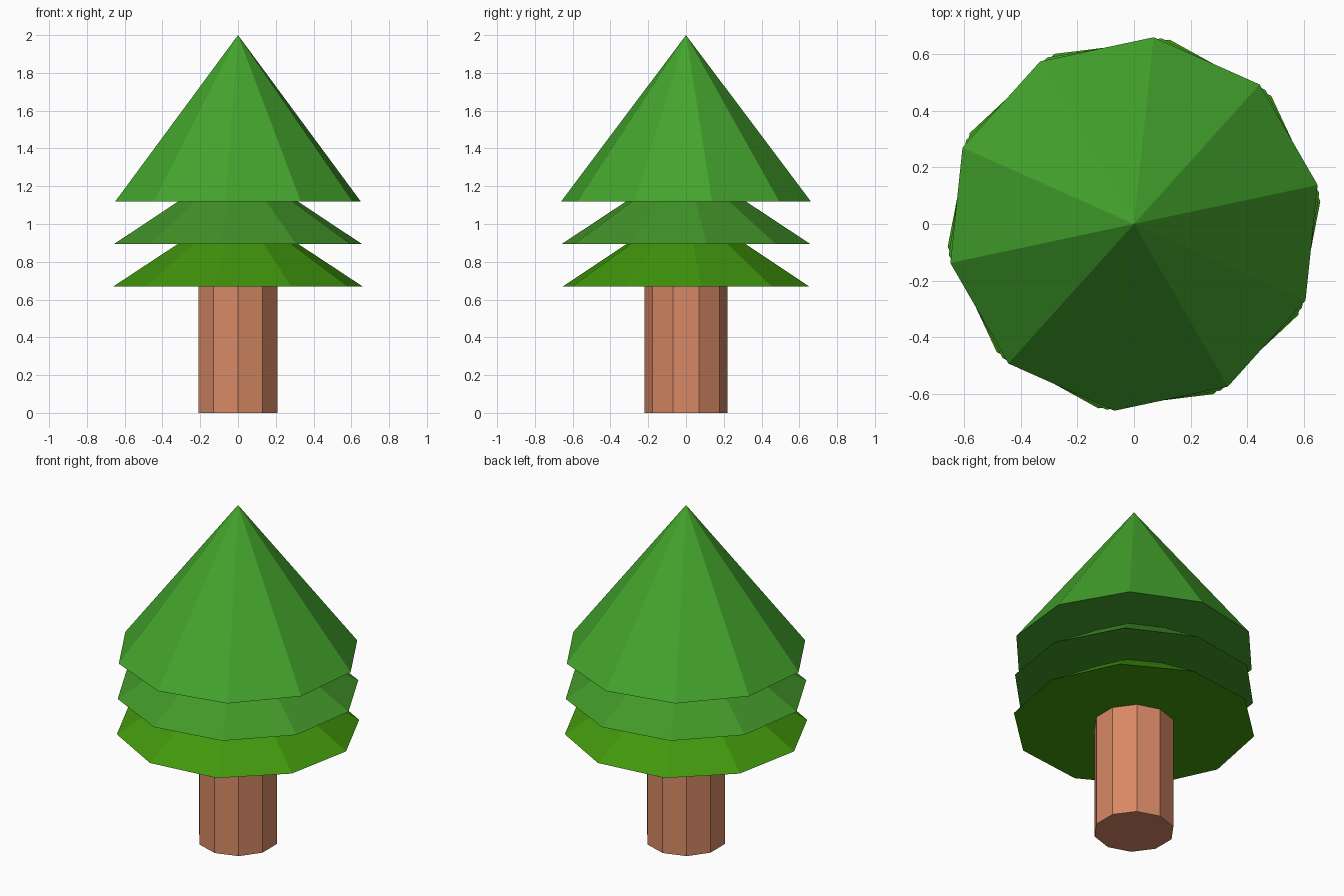
import bpy
from math import radians

if "Cube" in bpy.data.objects:
    bpy.data.objects.remove(bpy.data.objects["Cube"])


def material(name, color):
    m = bpy.data.materials.new(name)
    m.diffuse_color = (*color, 1)
    m.use_nodes = True
    m.node_tree.nodes["Principled BSDF"].inputs["Base Color"].default_value = m.diffuse_color
    return m


def tapered(name, z0, z1, r0, r1, first_angle, mat):
    """Flat-shaded ten-sided cone, frustum or prism from z0 to z1."""
    bpy.ops.mesh.primitive_cone_add(vertices=10, radius1=r0, radius2=r1,
                                    depth=z1 - z0, location=(0, 0, (z0 + z1) / 2))
    ob = bpy.context.object
    ob.name = name
    # bring a corner to first_angle, measured from +x
    corner = ob.data.vertices[0].co
    from mathutils import Vector
    current = Vector((1, 0)).angle_signed(Vector((corner.x, corner.y)))
    ob.rotation_euler.z = radians(first_angle) + current
    bpy.ops.object.transform_apply(location=False, rotation=True, scale=False)
    ob.data.materials.append(mat)
    return ob


bark = material("bark", (0.68, 0.25, 0.13))
top_green = material("top_green", (0.058, 0.376, 0.026))
middle_green = material("middle_green", (0.056, 0.31, 0.022))
lower_green = material("lower_green", (0.054, 0.314, 0.004))

# Trunk
tapered("trunk", 0, 0.67, 0.22, 0.22, 18, bark)

# Foliage tiers, each turned slightly against the next
tapered("lower_foliage", 0.67, 0.895, 0.664, 0.32, 7, lower_green)
tapered("middle_foliage", 0.895, 1.12, 0.664, 0.32, 9.5, middle_green)
tapered("top_foliage", 1.12, 2.0, 0.664, 0, 12, top_green)
